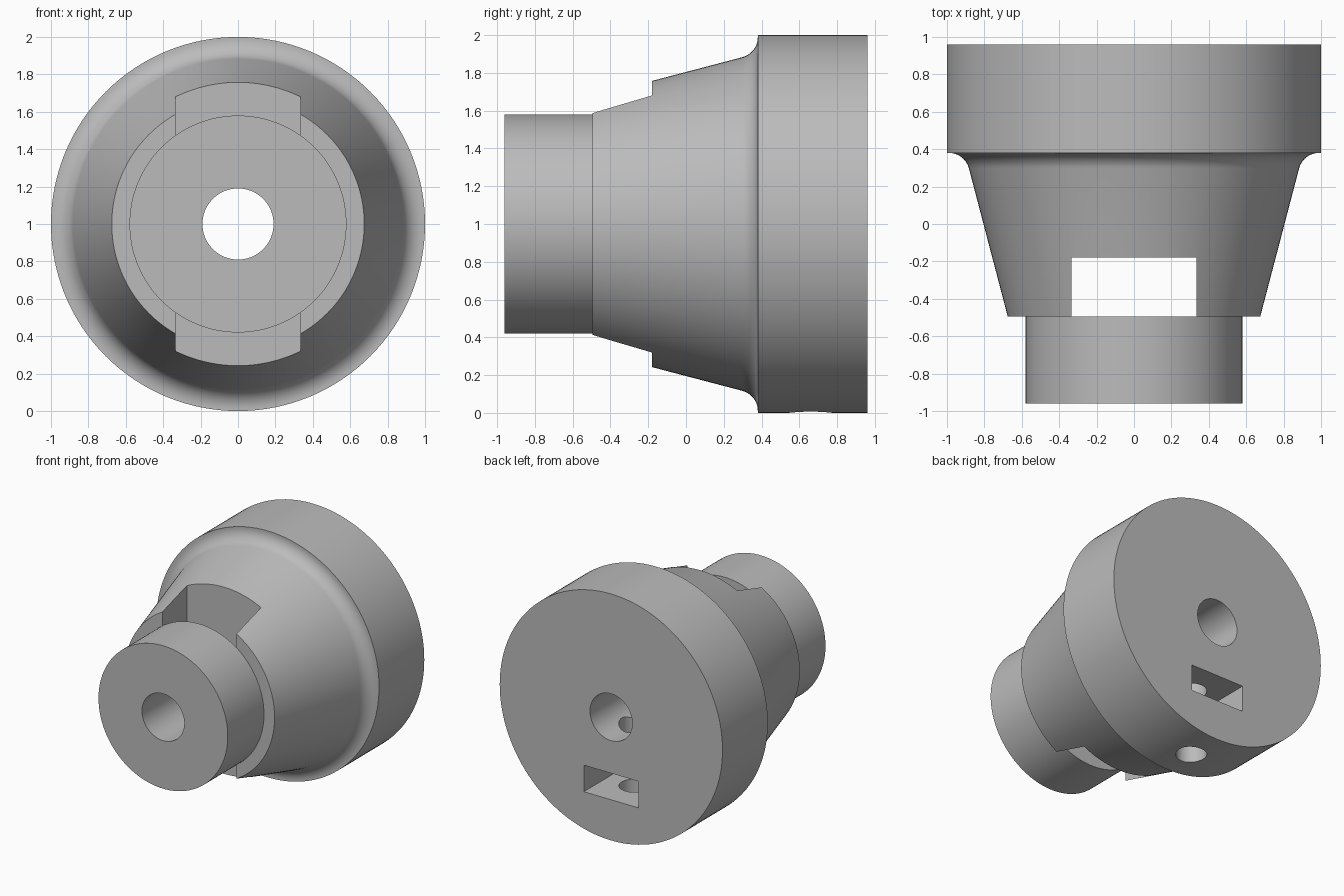
import bpy, bmesh
from math import sin, cos, tan, pi, radians
from mathutils import Matrix, Vector

cube = bpy.data.objects.get("Cube")
if cube:
    bpy.data.objects.remove(cube, do_unlink=True)

SEGMENTS = 128
AXIS_Z = 1.0

grey = bpy.data.materials.new("light_grey")
grey.use_nodes = True
colour = (0.5, 0.5, 0.5, 1)
grey.diffuse_color = colour
grey.node_tree.nodes["Principled BSDF"].inputs["Base Color"].default_value = colour


def add_object(name, bm):
    bmesh.ops.recalc_face_normals(bm, faces=bm.faces)
    mesh = bpy.data.meshes.new(name)
    bm.to_mesh(mesh)
    bm.free()
    mesh.materials.append(grey)
    ob = bpy.data.objects.new(name, mesh)
    bpy.context.collection.objects.link(ob)
    return ob


def lathe(name, profile):
    """Turn a closed (y, radius) profile about the y axis."""
    bm = bmesh.new()
    rings = []
    for i in range(SEGMENTS):
        a = 2 * pi * i / SEGMENTS
        rings.append([bm.verts.new((r * cos(a), y, AXIS_Z + r * sin(a)))
                      for y, r in profile])
    n = len(profile)
    for i, ring in enumerate(rings):
        following = rings[(i + 1) % SEGMENTS]
        for j in range(n):
            k = (j + 1) % n
            bm.faces.new((ring[j], ring[k], following[k], following[j]))
    return add_object(name, bm)


def box(name, low, high):
    low, high = Vector(low), Vector(high)
    bm = bmesh.new()
    bmesh.ops.create_cube(bm, size=1, matrix=Matrix.Translation((low + high) / 2)
                          @ Matrix.Diagonal((*(high - low), 1)))
    return add_object(name, bm)


def cut(target, cutter):
    cutter.hide_render = True
    mod = target.modifiers.new(cutter.name, "BOOLEAN")
    mod.operation = "DIFFERENCE"
    mod.solver = "EXACT"
    mod.object = cutter
    bpy.context.view_layer.objects.active = target
    bpy.ops.object.modifier_apply(modifier=mod.name)
    bpy.data.objects.remove(cutter, do_unlink=True)


# Concave fillet between the cone and the rear flange
slope = radians(14.7)
flange_y, tangent = 0.38, 0.085
root = 0.675 + (flange_y + 0.495) * tan(slope)
radius = tangent * tan((pi / 2 + slope) / 2)
STEPS = 12
fillet = []
for i in range(STEPS + 1):
    a = (slope - pi / 2) * (1 - i / STEPS)
    fillet.append((flange_y - radius + radius * cos(a),
                   root + tangent + radius * sin(a)))

# Hub, cone, flange and central bore as one turned body
body = lathe("stepped_hub_body", [
    (-0.96, 0.19), (-0.96, 0.58), (-0.495, 0.58), (-0.495, 0.675),
    *fillet, (flange_y, 1), (0.96, 1), (0.96, 0.19)])

# Slot passing right through the cone behind the hub
cut(body, box("cross_slot", (-0.333, -0.495, -0.2), (0.333, -0.18, 2.2)))

# Nut pocket in the rear face
cut(body, box("nut_pocket", (-0.245, 0.415, 0.33), (0.245, 1.2, 0.545)))

# Set screw hole from the underside into the bore
bm = bmesh.new()
bmesh.ops.create_cone(bm, cap_ends=True, segments=48, radius1=0.115, radius2=0.115,
                      depth=1.1, matrix=Matrix.Translation((0, 0.66, 0.45)))
cut(body, add_object("screw_hole", bm))

# Smooth the turned surfaces and keep machined edges crisp
bpy.ops.object.select_all(action="DESELECT")
body.select_set(True)
bpy.context.view_layer.objects.active = body
bpy.ops.object.shade_smooth_by_angle(angle=radians(30))
